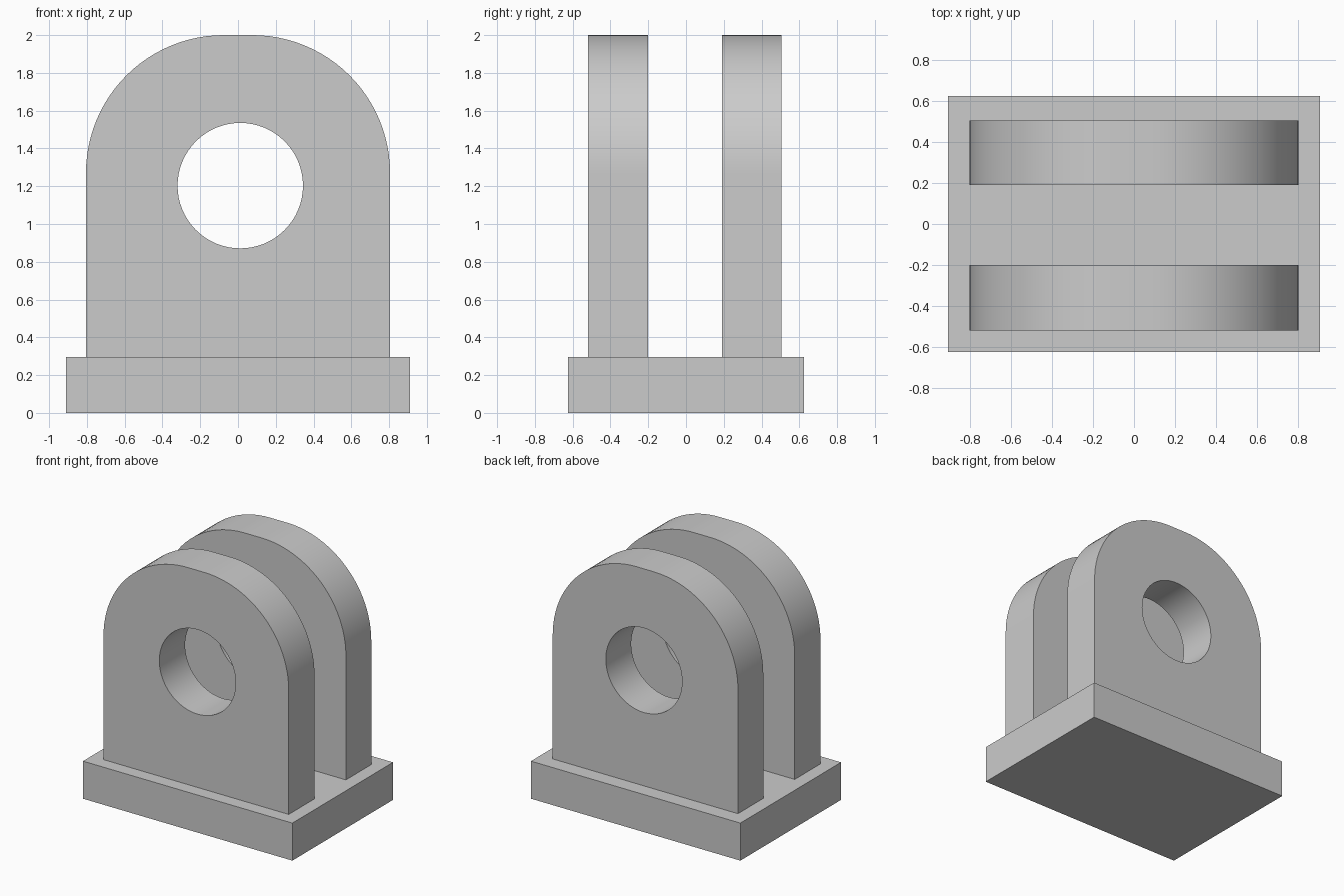
import bpy, bmesh
from math import sin, cos, pi

if "Cube" in bpy.data.objects:
    bpy.data.objects.remove(bpy.data.objects["Cube"], do_unlink=True)

# Single grey material
grey = bpy.data.materials.new("plain grey")
grey.use_nodes = True
colour = (0.6, 0.6, 0.6, 1)
grey.diffuse_color = colour
grey.node_tree.nodes["Principled BSDF"].inputs["Base Color"].default_value = colour


def add_object(name, bm):
    bmesh.ops.recalc_face_normals(bm, faces=bm.faces)
    mesh = bpy.data.meshes.new(name)
    bm.to_mesh(mesh)
    bm.free()
    mesh.materials.append(grey)
    obj = bpy.data.objects.new(name, mesh)
    bpy.context.collection.objects.link(obj)
    return obj


def arc(cx, cz, radius, start, end, steps):
    angles = [start + (end - start) * i / steps for i in range(steps + 1)]
    return [(cx + radius * cos(a), cz + radius * sin(a)) for a in angles]


def add_plate(name, loops, y_front, y_back):
    """Extrude an outline with holes from y_front to y_back."""
    bm = bmesh.new()
    edges = []
    for loop in loops:
        verts = [bm.verts.new((x, y_front, z)) for x, z in loop]
        edges += [bm.edges.new((v, verts[i - 1])) for i, v in enumerate(verts)]
    bmesh.ops.triangle_fill(bm, edges=edges, use_beauty=True, normal=(0, -1, 0))
    result = bmesh.ops.extrude_face_region(bm, geom=bm.faces[:], use_keep_orig=True)
    moved = [g for g in result["geom"] if isinstance(g, bmesh.types.BMVert)]
    bmesh.ops.translate(bm, verts=moved, vec=(0, y_back - y_front, 0))
    obj = add_object(name, bm)
    bpy.ops.object.select_all(action="DESELECT")
    obj.select_set(True)
    bpy.context.view_layer.objects.active = obj
    bpy.ops.object.shade_smooth_by_angle(angle=pi / 6)


# Base slab
BASE_TOP = 0.295
bm = bmesh.new()
bmesh.ops.create_cube(bm, size=1)
bmesh.ops.scale(bm, vec=(1.82, 1.25, BASE_TOP), verts=bm.verts)
bmesh.ops.translate(bm, vec=(0, 0, BASE_TOP / 2), verts=bm.verts)
add_object("base_slab", bm)

# Upright lugs: rounded upper corners with a short flat top, and a pin hole
HALF, TOP, ROUND = 0.805, 2.0, 0.73
shift, height = HALF - ROUND, TOP - ROUND
outline = [(-HALF, BASE_TOP), (HALF, BASE_TOP)]
outline += arc(shift, height, ROUND, 0, pi / 2, 24)
outline += arc(-shift, height, ROUND, pi / 2, pi, 24)
hole = arc(0.012, 1.203, 0.332, 0, 2 * pi, 64)[:-1]

add_plate("front_lug", [outline, hole], -0.52, -0.20)
add_plate("back_lug", [outline, hole], 0.19, 0.505)
